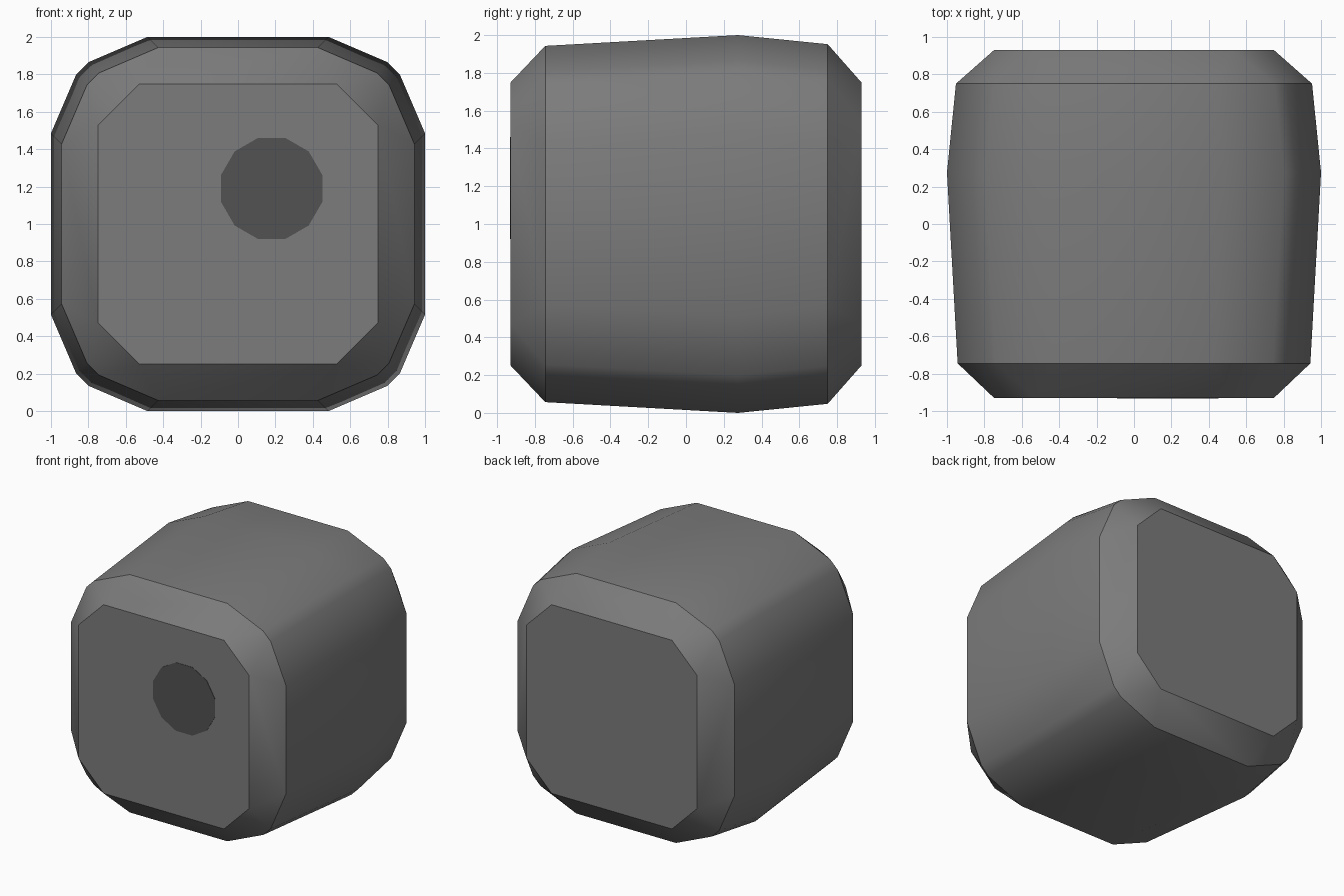
import bpy, bmesh, math

cube = bpy.data.objects.get("Cube")
if cube:
    bpy.data.objects.remove(cube, do_unlink=True)


def material(name, value):
    mat = bpy.data.materials.new(name)
    mat.use_nodes = True
    color = (value, value, value, 1)
    mat.diffuse_color = color
    mat.node_tree.nodes["Principled BSDF"].inputs["Base Color"].default_value = color
    return mat


def make_object(name, bm, mat):
    bmesh.ops.recalc_face_normals(bm, faces=bm.faces)
    mesh = bpy.data.meshes.new(name)
    bm.to_mesh(mesh)
    bm.free()
    mesh.materials.append(mat)
    obj = bpy.data.objects.new(name, mesh)
    bpy.context.collection.objects.link(obj)
    return obj


def ring(bm, y, half, corner):
    """Square ring whose corners are cut; corner lists (inset x, inset z) pairs."""
    verts = []
    for sx, sz in ((1, 1), (1, -1), (-1, -1), (-1, 1)):
        pts = [(sx * (half - a), sz * (half - b)) for a, b in corner]
        if sx * sz < 0:
            pts.reverse()
        verts.append([bm.verts.new((x, y, 1 + z)) for x, z in pts])
    return verts


def flat(ring_verts):
    return [v for corner in ring_verts for v in corner]


def bevel(bm, cap, rim):
    """Join an eight-sided cap to a sixteen-sided rim."""
    for i in range(4):
        (a, b), (p, q, r, s) = cap[i], rim[i]
        bm.faces.new((a, p, q))
        bm.faces.new((a, q, r, b))
        bm.faces.new((b, r, s))
        j = (i + 1) % 4
        bm.faces.new((b, s, rim[j][0], cap[j][0]))
    bm.faces.new(flat(cap))


# Rounded block, lofted from front to back
ROUND = [(0.515, 0), (0.2, 0.135), (0.135, 0.2), (0, 0.515)]
CUT = [(0.22, 0), (0, 0.22)]
bm = bmesh.new()
front_cap = ring(bm, -0.93, 0.748, CUT)
rims = [ring(bm, y, h, ROUND) for y, h in ((-0.745, 0.943), (0.275, 1.0), (0.75, 0.952))]
back_cap = ring(bm, 0.93, 0.748, CUT)
bevel(bm, front_cap, rims[0])
bevel(bm, back_cap, rims[-1])
for lower, upper in zip(rims, rims[1:]):
    a, b = flat(lower), flat(upper)
    for i in range(len(a)):
        j = (i + 1) % len(a)
        bm.faces.new((a[i], a[j], b[j], b[i]))
body = make_object("body_block", bm, material("mid grey", 0.2))

bpy.ops.object.select_all(action="DESELECT")
body.select_set(True)
bpy.context.view_layer.objects.active = body
bpy.ops.object.shade_smooth_by_angle(angle=math.radians(30))

# Round spot, a thin plate on the front face
bm = bmesh.new()
bmesh.ops.create_cone(bm, cap_ends=True, segments=12, radius1=0.28, radius2=0.28, depth=0.004)
spot = make_object("front_spot", bm, material("dark grey", 0.085))
spot.rotation_euler = (math.pi / 2, math.radians(15), 0)
spot.location = (0.18, -0.931, 1.19)
